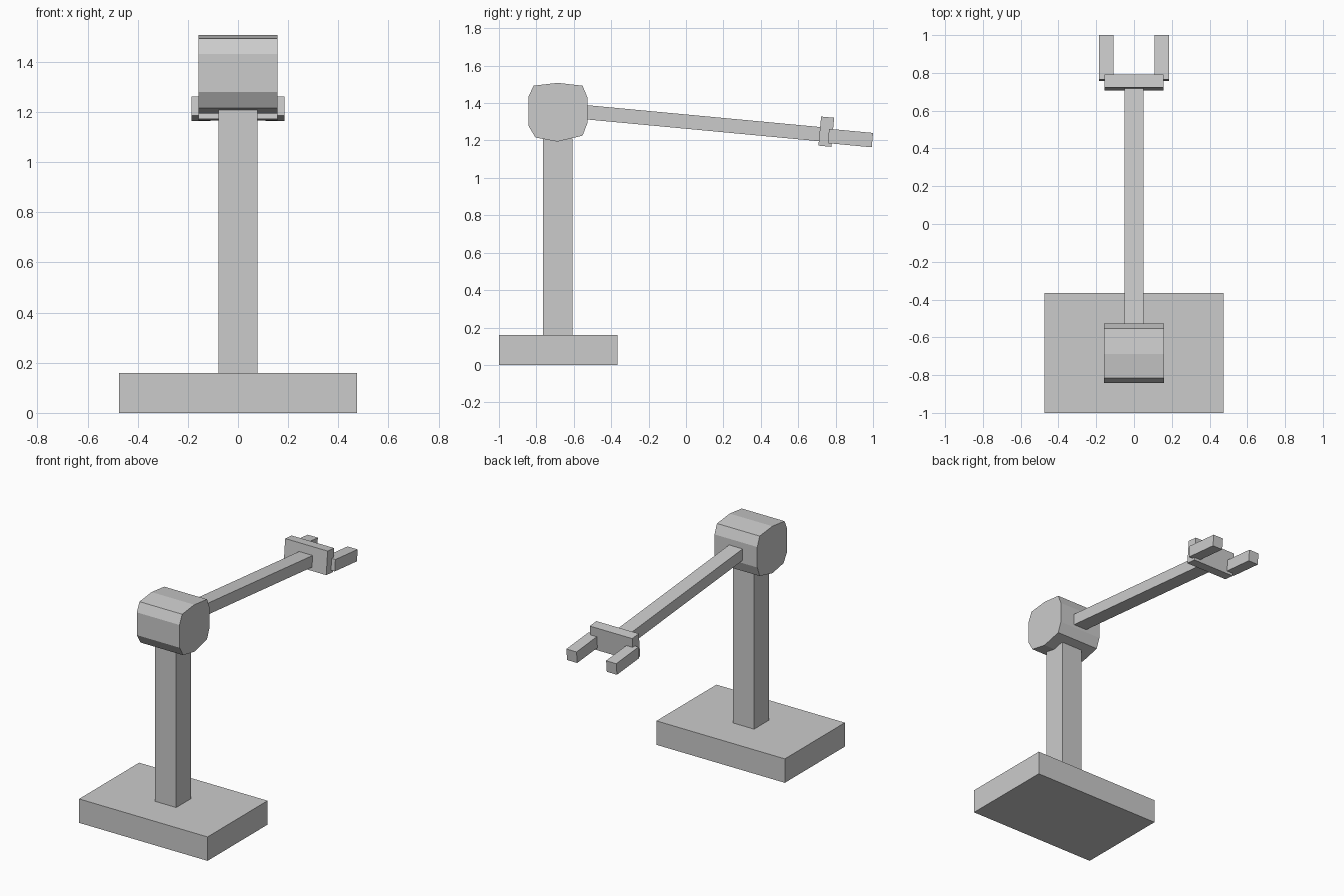
import bpy, bmesh, math
from mathutils import Matrix, Vector

if "Cube" in bpy.data.objects:
    bpy.data.objects.remove(bpy.data.objects["Cube"])

TILT = math.radians(-5.35)  # downward slope of the arm


def finish(name, bm):
    bmesh.ops.recalc_face_normals(bm, faces=bm.faces)
    mesh = bpy.data.meshes.new(name)
    bm.to_mesh(mesh)
    bm.free()
    obj = bpy.data.objects.new(name, mesh)
    bpy.context.collection.objects.link(obj)
    return obj


def box(name, center, size, tilt=0.0):
    bm = bmesh.new()
    bmesh.ops.create_cube(bm, size=1)
    bm.transform(Matrix.Diagonal((*size, 1)))
    obj = finish(name, bm)
    obj.location = center
    obj.rotation_euler.x = tilt
    return obj


def prism(name, profile, half_width):
    bm = bmesh.new()
    face = bm.faces.new([bm.verts.new((-half_width, y, z)) for y, z in profile])
    new = bmesh.ops.extrude_face_region(bm, geom=[face])["geom"]
    moved = [v for v in new if isinstance(v, bmesh.types.BMVert)]
    bmesh.ops.translate(bm, verts=moved, vec=Vector((2 * half_width, 0, 0)))
    return finish(name, bm)


# Base and column
box("base", (0, -0.683, 0.08), (0.95, 0.634, 0.16))
box("column", (0, -0.686, 0.685), (0.156, 0.156, 1.05))

# Shoulder joint: faceted drum lying along x
prism("shoulder_joint", [
    (-0.687, 1.508), (-0.553, 1.493), (-0.527, 1.430), (-0.527, 1.293),
    (-0.553, 1.226), (-0.687, 1.194), (-0.805, 1.216), (-0.843, 1.280),
    (-0.843, 1.432), (-0.815, 1.493)], 0.158)

# Arm, starting just inside the joint and ending at the plate
box("arm", (0, 0.085, 1.293), (0.10, 1.28, 0.076), TILT)

# Gripper plate and two fingers
box("gripper_plate", (0, 0.750, 1.247), (0.314, 0.07, 0.156), TILT)
for side, label in ((-1, "left"), (1, "right")):
    box("gripper_finger_" + label, (side * 0.147, 0.879, 1.213),
        (0.075, 0.236, 0.077), TILT)
